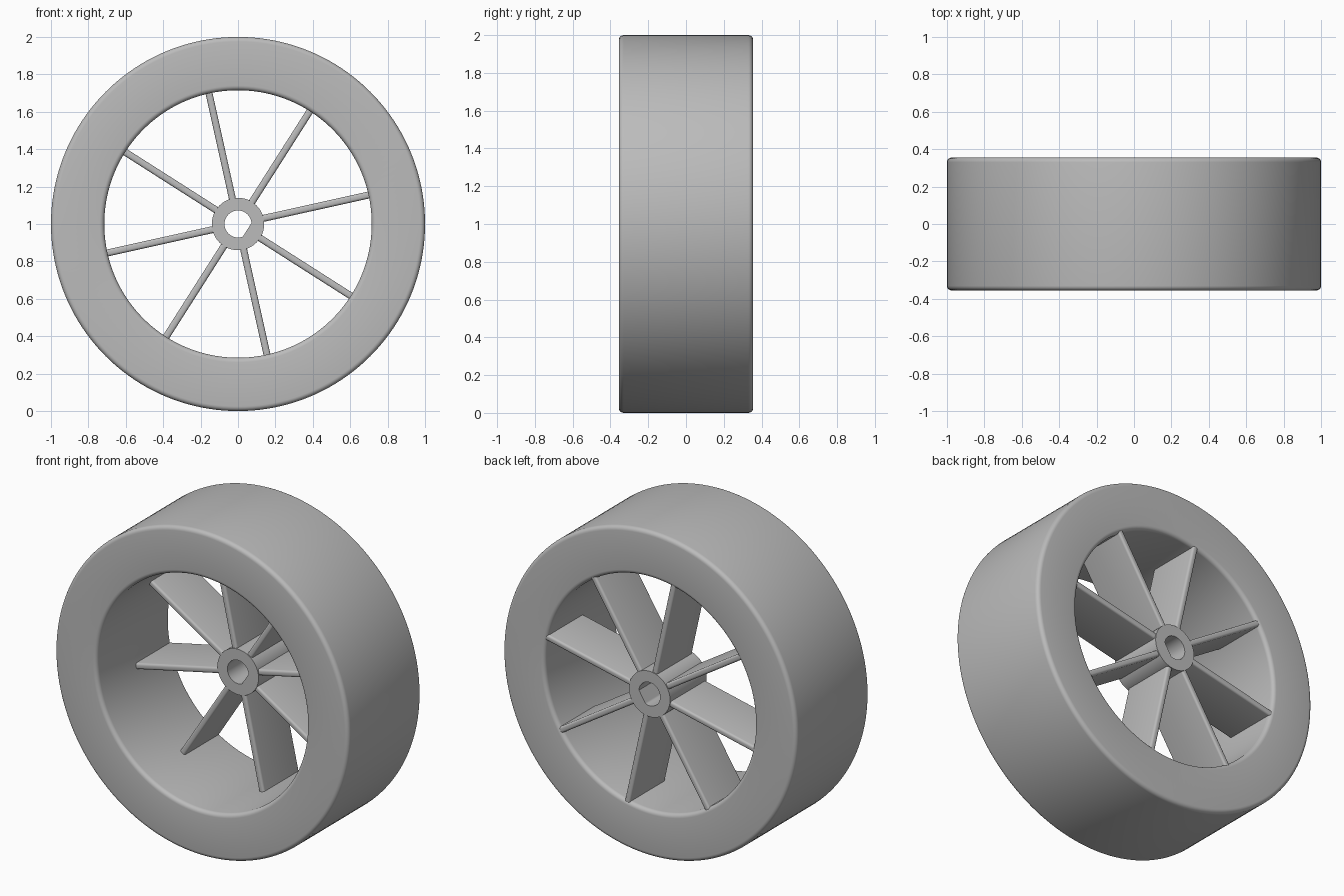
import bpy, bmesh
from math import sin, cos, radians, pi, tau
from mathutils import Matrix

cube = bpy.data.objects.get("Cube")
if cube:
    bpy.data.objects.remove(cube)

HALF = 0.355          # half width of the wheel
AXLE = Matrix.Translation((0, 0, 1))

grey = bpy.data.materials.new("plain grey")
grey.use_nodes = True
colour = (0.5, 0.5, 0.5, 1)
grey.diffuse_color = colour
grey.node_tree.nodes["Principled BSDF"].inputs["Base Color"].default_value = colour


def finish(name, bm):
    bmesh.ops.recalc_face_normals(bm, faces=bm.faces[:])
    bm.transform(AXLE)
    mesh = bpy.data.meshes.new(name)
    bm.to_mesh(mesh)
    bm.free()
    mesh.materials.append(grey)
    obj = bpy.data.objects.new(name, mesh)
    bpy.context.collection.objects.link(obj)
    bpy.ops.object.select_all(action='DESELECT')
    obj.select_set(True)
    bpy.context.view_layer.objects.active = obj
    bpy.ops.object.shade_smooth_by_angle(angle=radians(35))
    return obj


def revolve(name, steps, section):
    """Sweep a closed section, given as (radius, y) per angle, around the axle."""
    bm = bmesh.new()
    rings = []
    for i in range(steps):
        a = tau * i / steps
        rings.append([bm.verts.new((r * cos(a), y, r * sin(a))) for r, y in section(a)])
    for i in range(steps):
        a, b = rings[i], rings[(i + 1) % steps]
        for j in range(len(a)):
            k = (j + 1) % len(a)
            bm.faces.new((a[j], a[k], b[k], b[j]))
    return finish(name, bm)


# Rim: thick ring with rounded edges
def rim_section(_):
    inner, outer, fillet = 0.715, 1.0, 0.025
    corners = [(outer - fillet, HALF - fillet, 0), (inner + fillet, HALF - fillet, 1),
               (inner + fillet, fillet - HALF, 2), (outer - fillet, fillet - HALF, 3)]
    return [(r + fillet * cos((q + t / 5) * pi / 2), y + fillet * sin((q + t / 5) * pi / 2))
            for r, y, q in corners for t in range(6)]


revolve("rim", 160, rim_section)


# Hub: half-depth sleeve with a flat on one side of its bore
def hub_section(a):
    facing = cos(a - radians(-32.5))
    bore = min(0.072, 0.058 / facing) if facing > 0 else 0.072
    return [(0.14, 0.0), (0.14, HALF), (bore, HALF), (bore, 0.0)]


revolve("hub", 96, hub_section)

# Spokes: eight flat vanes with softened edges, in the rear half of the rim
for n in range(8):
    bm = bmesh.new()
    bmesh.ops.create_cube(bm, size=1)
    start, end, front, back = 0.12, 0.73, 0.005, HALF - 0.005
    bm.transform(Matrix.Translation(((start + end) / 2, (front + back) / 2, 0))
                 @ Matrix.Diagonal((end - start, back - front, 0.037, 1)))
    long_edges = [e for e in bm.edges if abs(e.verts[0].co.x - e.verts[1].co.x) > 0.1]
    bmesh.ops.bevel(bm, geom=long_edges, offset=0.013, segments=4, profile=0.5,
                    affect='EDGES')
    bm.transform(Matrix.Rotation(radians(-12.5 - 45 * n), 4, 'Y'))
    finish(f"spoke_{n + 1}", bm)
